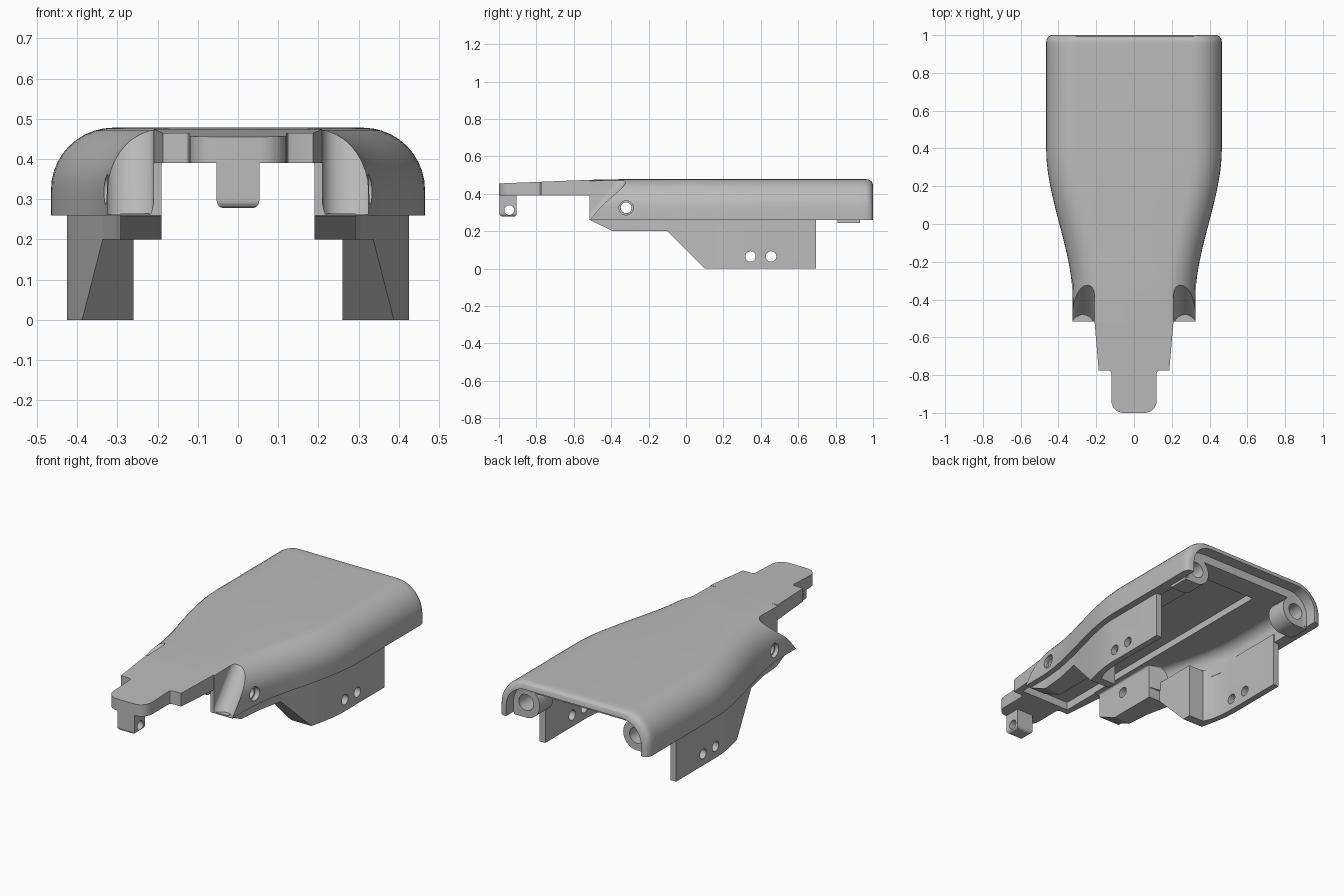
import bpy, bmesh, math
from mathutils import Matrix

if "Cube" in bpy.data.objects:
    bpy.data.objects.remove(bpy.data.objects["Cube"], do_unlink=True)

grey = bpy.data.materials.new("plain grey")
grey.use_nodes = True
colour = (0.5, 0.5, 0.5, 1)
grey.diffuse_color = colour
grey.node_tree.nodes["Principled BSDF"].inputs["Base Color"].default_value = colour


def finish(name, bm):
    bmesh.ops.recalc_face_normals(bm, faces=bm.faces)
    mesh = bpy.data.meshes.new(name)
    bm.to_mesh(mesh)
    bm.free()
    mesh.materials.append(grey)
    ob = bpy.data.objects.new(name, mesh)
    bpy.context.collection.objects.link(ob)
    return ob


def loft(name, rings):
    bm = bmesh.new()
    rows = [[bm.verts.new(p) for p in ring] for ring in rings]
    n = len(rows[0])
    for a, b in zip(rows, rows[1:]):
        for i in range(n):
            j = (i + 1) % n
            bm.faces.new((a[i], a[j], b[j], b[i]))
    bm.faces.new(rows[0])
    bm.faces.new(rows[-1])
    return finish(name, bm)


def rect(y, x0, x1, z0, z1):
    return [(x0, y, z0), (x1, y, z0), (x1, y, z1), (x0, y, z1)]


def box(name, x0, x1, y0, y1, z0, z1):
    return loft(name, [rect(y0, x0, x1, z0, z1), rect(y1, x0, x1, z0, z1)])


def rod(name, centre, radius, length, axis):
    bm = bmesh.new()
    turn = Matrix.Rotation(math.pi / 2, 4, "Y" if axis == "x" else "X")
    bmesh.ops.create_cone(bm, cap_ends=True, segments=32, radius1=radius, radius2=radius,
                          depth=length, matrix=Matrix.Translation(centre) @ turn)
    return finish(name, bm)


def select(ob):
    bpy.ops.object.select_all(action="DESELECT")
    ob.select_set(True)
    bpy.context.view_layer.objects.active = ob


def cut(ob, cutters):
    for c in cutters:
        c.hide_render = True
        mod = ob.modifiers.new("cut", "BOOLEAN")
        mod.operation, mod.solver, mod.object = "DIFFERENCE", "EXACT", c
        select(ob)
        bpy.ops.object.modifier_apply(modifier=mod.name)
        bpy.data.objects.remove(c, do_unlink=True)


def mirror(ob):
    mod = ob.modifiers.new("mirror", "MIRROR")
    select(ob)
    bpy.ops.object.modifier_apply(modifier=mod.name)


def smooth(ob, angle=30):
    select(ob)
    bpy.ops.object.shade_smooth_by_angle(angle=math.radians(angle))


# Plan outline: wide at the back, flowing into a narrow neck
def half_width(y):
    t = min(1, max(0, (y + 0.4) / 0.8))
    return 0.325 + 0.14 * t * t * (3 - 2 * t)


# Rounded arch through one station, from the +x foot to the -x foot
def arch(w, top, r, steps=10):
    half = [(w, 0.26)]
    for i in range(steps + 1):
        a = math.pi / 2 * i / steps
        half.append((w - r + r * math.cos(a), top - r + r * math.sin(a)))
    return half + [(-x, z) for x, z in reversed(half)]


# Closed section: solid legs at the neck, hollow body, recessed back opening
def section(y, inset=0):
    w = half_width(y)
    top = 0.478 - max(0, -0.35 - y) * 0.02
    outer = arch(w - inset, top - inset, 0.155)
    if y < -0.09:
        inner = arch(0.19, 0.395, 0.01)
    elif y < 0.932:
        inner = arch(w - 0.07, 0.395, 0.06)
    else:
        inner = arch(w - 0.045, 0.44, 0.12)
    return [(x, y, z) for x, z in outer + inner[::-1]]


# Curved cover shell, open underneath, with a rounded back rim
stations = [-0.515, -0.45] + [-0.4 + 0.04 * i for i in range(8)] + [-0.1, -0.08]
stations += [-0.04 + 0.04 * i for i in range(12)] + [0.93, 0.934, 0.965]
rim = [(0.98, 0.003), (0.993, 0.012), (1.0, 0.028)]
shell = loft("cover_shell", [section(y) for y in stations] + [section(y, d) for y, d in rim])


# Slanted scoop that removes the shoulder on each side of the neck
def scoop(side):
    rings = []
    for z in (0.262, 0.6):
        shift = (z - 0.478) * 0.83
        cy, cx, r = -0.365 + shift, 0.272, 0.062
        pts = [(cx + r * math.cos(math.pi * i / 20), cy + r * math.sin(math.pi * i / 20))
               for i in range(21)]
        pts += [(cx - r, -1.2), (cx + 0.15, -1.2), (cx + 0.15, cy - 0.002)]
        rings.append([(side * x, y, z) for x, y in pts])
    return loft("scoop_cutter", rings)


# Channel running along the underside of roof and tongue
def channel():
    return box("channel_cutter", -0.155, 0.155, -0.74, 0.8, 0.3, 0.435)


cut(shell, [scoop(1), scoop(-1), channel(),
            rod("cross_hole_cutter", (0, -0.32, 0.325), 0.029, 2, "x"),
            rod("hole_mouth_cutter", (0.5, -0.32, 0.325), 0.038, 0.39, "x"),
            rod("hole_mouth_cutter", (-0.5, -0.32, 0.325), 0.038, 0.39, "x")])
smooth(shell)


# Side panels: neck foot, sloping web and thin rear plate
def panel_x(y):
    return min(0.425, half_width(y) - 0.033)


foot = loft("neck_foot", [rect(y, 0.19, panel_x(y), z, 0.265)
                          for y, z in ((-0.51, 0.258), (-0.39, 0.2), (-0.25, 0.2), (-0.1, 0.2))])
mirror(foot)

plate = [(-0.1, 0.2, 0.26), (0, 0.1, 0.26), (0.1, 0, 0.26), (0.15, 0, 0.26), (0.152, 0, 0.355)]
plate += [(y, 0, panel_x(y) - 0.035) for y in (0.2, 0.26, 0.32, 0.695)]
panel = loft("side_panel", [rect(y, x0, panel_x(y), z, 0.31) for y, z, x0 in plate])
cut(panel, [rod("bolt_cutter", (0.4, y, 0.065), 0.028, 0.6, "x") for y in (0.345, 0.455)])
mirror(panel)
smooth(panel, 20)

# Tapered front tongue with a rounded nose, sloping gently downwards
side = [(0.209, -0.515), (0.187, -0.775), (0.135, -0.775), (0.124, -0.78), (0.12, -0.79)]
side += [(0.055 + 0.065 * math.cos(a), -0.935 - 0.065 * math.sin(a))
         for a in [math.pi / 16 * i for i in range(9)]]
outline = side + [(-x, y) for x, y in reversed(side)]
tongue = loft("front_tongue", [[(x, y, 0.39) for x, y in outline],
                               [(x, y, 0.4747 + 0.04 * (y + 0.515)) for x, y in outline]])
cut(tongue, [channel()])
smooth(tongue, 25)

# Pierced tab hanging beneath the nose
tab = box("front_tab", -0.053, 0.053, -0.998, -0.905, 0.278, 0.42)
bm = bmesh.new()
bm.from_mesh(tab.data)
low = [e for e in bm.edges if all(v.co.z < 0.3 for v in e.verts)]
bmesh.ops.bevel(bm, geom=low, offset=0.018, segments=4, affect="EDGES", profile=0.5)
bm.to_mesh(tab.data)
bm.free()
cut(tab, [rod("pin_cutter", (0, -0.945, 0.313), 0.026, 0.5, "x")])


# Rear screw bosses, each backed by a bracket against the side wall
def screw_hole():
    return rod("screw_cutter", (0.345, 0.87, 0.33), 0.045, 0.4, "y")


boss = rod("rear_boss", (0.345, 0.87, 0.33), 0.085, 0.12, "y")
bracket = box("boss_bracket", 0.345, 0.42, 0.81, 0.93, 0.245, 0.41)
for part in (boss, bracket):
    cut(part, [screw_hole()])
    mirror(part)
smooth(boss)
